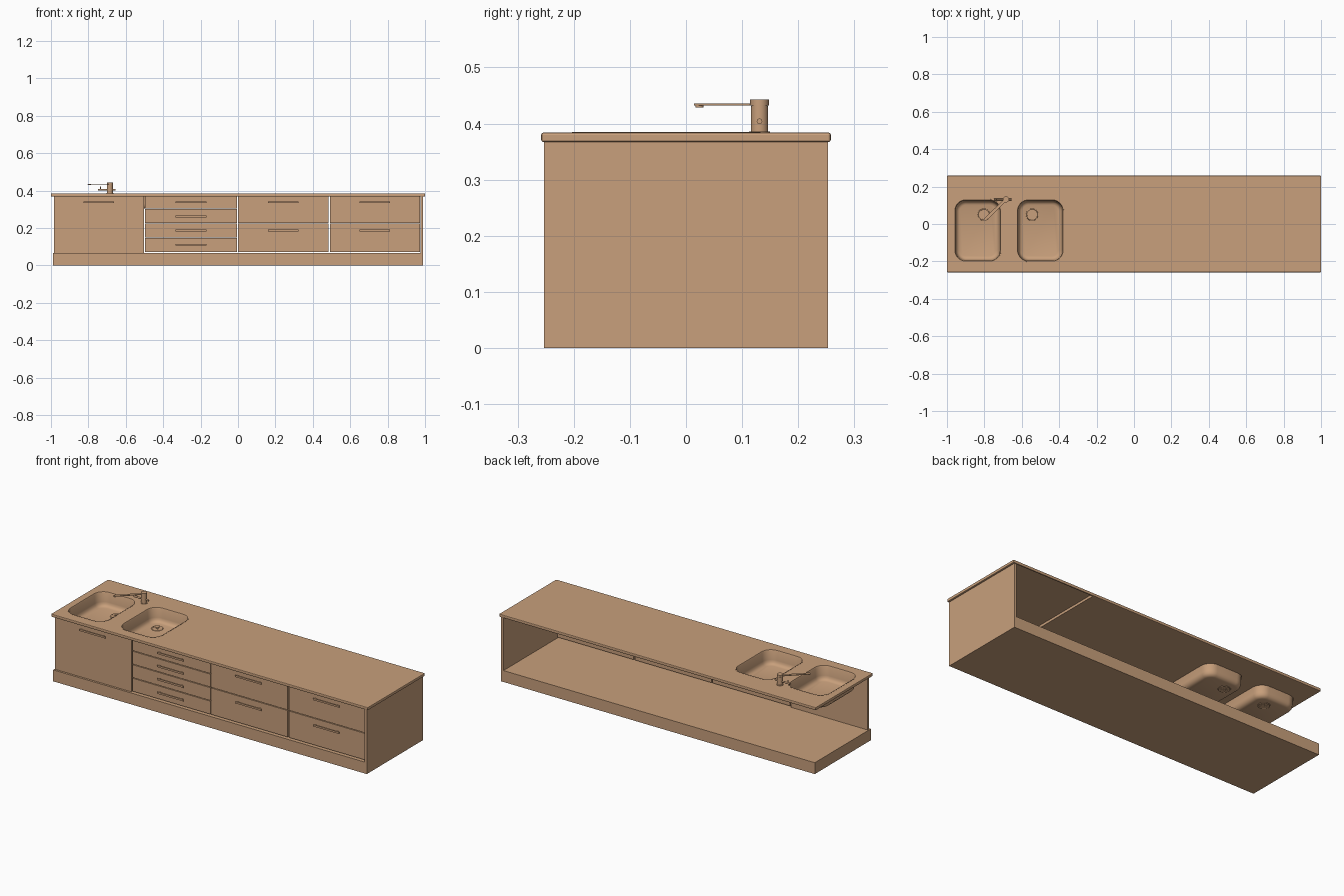
import bpy, bmesh, math
from mathutils import Vector

if "Cube" in bpy.data.objects:
    bpy.data.objects.remove(bpy.data.objects["Cube"])

wood = bpy.data.materials.new("warm_tan")
wood.diffuse_color = (0.58, 0.35, 0.2, 1)
wood.use_nodes = True
wood.node_tree.nodes["Principled BSDF"].inputs["Base Color"].default_value = wood.diffuse_color


def finish(bm, name):
    me = bpy.data.meshes.new(name)
    bm.to_mesh(me)
    bm.free()
    ob = bpy.data.objects.new(name, me)
    bpy.context.collection.objects.link(ob)
    me.materials.append(wood)
    return ob


def select(ob):
    bpy.ops.object.select_all(action='DESELECT')
    ob.select_set(True)
    bpy.context.view_layer.objects.active = ob


def smooth(ob):
    select(ob)
    bpy.ops.object.shade_smooth_by_angle(angle=math.radians(35))


def apply(ob, name):
    select(ob)
    bpy.ops.object.modifier_apply(modifier=name)


def box(name, x0, x1, y0, y1, z0, z1, bevel=0):
    bm = bmesh.new()
    bmesh.ops.create_cube(bm, size=1)
    for v in bm.verts:
        v.co = Vector((x0 if v.co.x < 0 else x1, y0 if v.co.y < 0 else y1, z0 if v.co.z < 0 else z1))
    if bevel:
        bmesh.ops.bevel(bm, geom=bm.edges[:], offset=bevel, segments=2, profile=0.5, affect='EDGES')
    return finish(bm, name)


def cylinder(name, r, a, b, sides=24):
    a, b = Vector(a), Vector(b)
    bm = bmesh.new()
    bmesh.ops.create_cone(bm, cap_ends=True, segments=sides, radius1=r, radius2=r, depth=(b - a).length)
    ob = finish(bm, name)
    ob.location = (a + b) / 2
    ob.rotation_euler = (b - a).to_track_quat('Z', 'Y').to_euler()
    smooth(ob)
    return ob


def rounded_loop(bm, cx, cy, w, h, r, z, n=8):
    verts = []
    for q, (sx, sy) in enumerate([(1, 1), (-1, 1), (-1, -1), (1, -1)]):
        for i in range(n + 1):
            a = math.pi / 2 * (q + i / n)
            verts.append(bm.verts.new((cx + sx * (w / 2 - r) + r * math.cos(a),
                                       cy + sy * (h / 2 - r) + r * math.sin(a), z)))
    return verts


def lofted(name, cx, cy, w, h, steps, cap_top=False):
    bm = bmesh.new()
    loops = [rounded_loop(bm, cx, cy, w - 2 * i, h - 2 * i, 0.06 - i, z) for i, z in steps]
    n = len(loops[0])
    for a, b in zip(loops, loops[1:]):
        for i in range(n):
            bm.faces.new((a[i], b[i], b[(i + 1) % n], a[(i + 1) % n])[::-1])
    bm.faces.new(loops[-1])
    if cap_top:
        bm.faces.new(loops[0])
        bmesh.ops.recalc_face_normals(bm, faces=bm.faces[:])
    return finish(bm, name)


def cut(ob, cutter):
    m = ob.modifiers.new("cut", 'BOOLEAN')
    m.operation = 'DIFFERENCE'
    m.solver = 'EXACT'
    m.object = cutter
    apply(ob, "cut")
    bpy.data.objects.remove(cutter)


# Plinth, single end panel and worktop
box("plinth", -0.99, 0.975, -0.253, 0.253, 0, 0.065)
box("right_end_panel", 0.975, 0.99, -0.253, 0.253, 0, 0.367)
top = box("worktop", -1, 1, -0.258, 0.258, 0.367, 0.384, bevel=0.004)

# Hollow underside at the right end
cut(top, box("pocket_cutter", 0.48, 0.975, -0.245, 0.252, 0.35, 0.381))

# Sink bowls with drains
BOWL_W, BOWL_H, BOWL_Y = 0.246, 0.33, -0.035
profile = [(-0.003, 0.3848), (0.001, 0.3845), (0.004, 0.379), (0.007, 0.33),
           (0.010, 0.318), (0.017, 0.309), (0.028, 0.305)]
for side, cx, dx in (("left", -0.836, -0.803), ("right", -0.501, -0.545)):
    cut(top, lofted("bowl_cutter", cx, BOWL_Y, BOWL_W, BOWL_H, [(0, 0.4), (0, 0.35)], True))
    bowl = lofted(side + "_sink_bowl", cx, BOWL_Y, BOWL_W, BOWL_H, profile)
    m = bowl.modifiers.new("thickness", 'SOLIDIFY')
    m.thickness = 0.002
    m.offset = -1
    apply(bowl, "thickness")
    smooth(bowl)
    dy = 0.05
    cylinder(side + "_drain_plate", 0.026, (dx, dy, 0.301), (dx, dy, 0.3065), 32)
    cylinder(side + "_drain_knob", 0.006, (dx, dy, 0.300), (dx, dy, 0.310), 16)
    bpy.ops.mesh.primitive_torus_add(major_radius=0.029, minor_radius=0.004, major_segments=32,
                                     minor_segments=8, location=(dx, dy, 0.304))
    ring = bpy.context.object
    ring.name = side + "_drain_ring"
    ring.data.materials.append(wood)
    smooth(ring)
    for k in range(8):
        a = k * math.pi / 4
        px, py = dx + 0.017 * math.cos(a), dy + 0.017 * math.sin(a)
        cylinder(f"{side}_drain_boss_{k + 1}", 0.004, (px, py, 0.3), (px, py, 0.3075), 12)

# Door and drawer fronts, each with a bar handle on two posts
FACE, BACK = -0.243, -0.23


def front(name, x0, x1, z0, z1, hz):
    box(name, x0, x1, FACE, BACK, z0, z1)
    hx = (x0 + x1) / 2
    box(name + "_handle", hx - 0.082, hx + 0.082, -0.2535, -0.2495, hz - 0.005, hz + 0.005)
    for s in (-1, 1):
        px = hx + s * 0.07
        box(name + "_handle_post", px - 0.004, px + 0.004, -0.250, FACE, hz - 0.004, hz + 0.004)


front("dishwasher_door", -0.985, -0.503, 0.066, 0.367, 0.337)
rows = [0.07, 0.148, 0.225, 0.302, 0.369]
for i in range(4):
    front(f"narrow_drawer_{i + 1}", -0.497, -0.005, rows[i] + 0.002, rows[i + 1] - 0.002,
          (0.110, 0.187, 0.262, 0.337)[i])
for label, x0, x1 in (("middle", 0.0, 0.483), ("right", 0.491, 0.973)):
    front(label + "_lower_drawer", x0, x1, 0.072, 0.223, 0.187)
    front(label + "_upper_drawer", x0, x1, 0.227, 0.367, 0.337)

# Mixer tap
tx, ty = -0.685, 0.131
cylinder("tap_base", 0.019, (tx, ty, 0.383), (tx, ty, 0.386), 32)
cylinder("tap_body", 0.0155, (tx, ty, 0.386), (tx, ty, 0.431), 32)
cylinder("tap_cap", 0.0165, (tx, ty, 0.432), (tx, ty, 0.443), 32)
cylinder("tap_neck", 0.0145, (tx, ty, 0.430), (tx, ty, 0.433), 32)
cylinder("tap_cross_bar", 0.005, (-0.748, ty, 0.404), (-0.655, ty, 0.404), 16)
cylinder("tap_lever_pin", 0.003, (-0.735, ty, 0.404), (-0.735, ty, 0.421), 12)
spout = box("tap_spout", 0, 0.15, -0.008, 0.008, 0.432, 0.436)
spout.location = (tx - 0.006, ty - 0.006, 0)
spout.rotation_euler.z = math.atan2(-0.105, -0.108)
cylinder("tap_nozzle", 0.007, (-0.794, 0.024, 0.429), (-0.794, 0.024, 0.434), 20)
